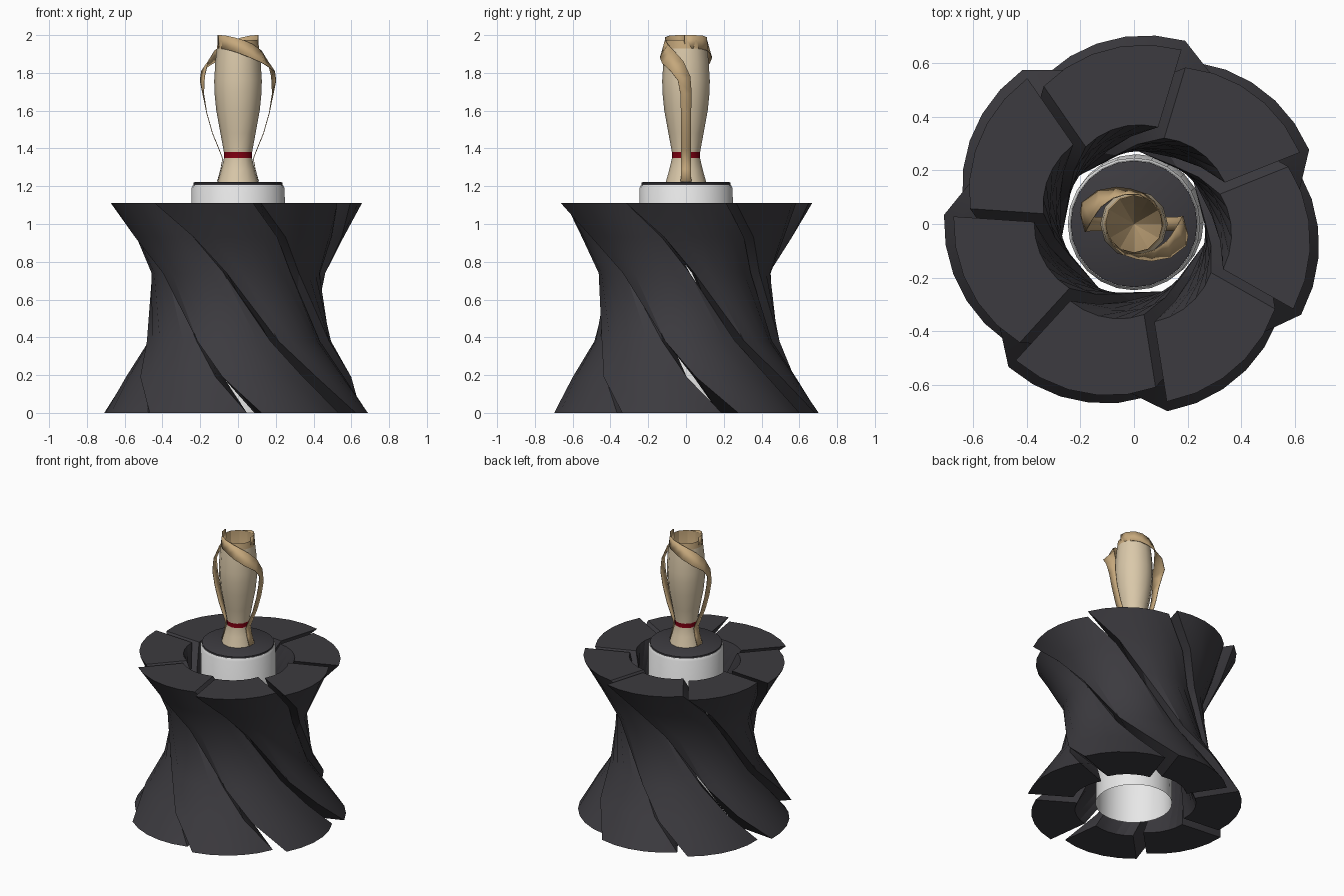
import bpy, bmesh, math
from mathutils import Vector

if "Cube" in bpy.data.objects:
    bpy.data.objects.remove(bpy.data.objects["Cube"])


def material(name, rgb):
    m = bpy.data.materials.new(name)
    m.use_nodes = True
    m.diffuse_color = (*rgb, 1)
    m.node_tree.nodes["Principled BSDF"].inputs["Base Color"].default_value = (*rgb, 1)
    return m


CHARCOAL = material("charcoal", (0.045, 0.043, 0.05))
WHITE = material("white", (0.8, 0.8, 0.8))
CREAM = material("cream", (0.70, 0.58, 0.40))
TAN = material("tan", (0.56, 0.39, 0.2))
RED = material("dark red", (0.22, 0.0, 0.006))


def polar(r, a, z):
    return Vector((r * math.cos(a), r * math.sin(a), z))


def finish(bm, name, mats, angle=35, recalc=True):
    if recalc:
        bmesh.ops.recalc_face_normals(bm, faces=bm.faces[:])
    mesh = bpy.data.meshes.new(name)
    bm.to_mesh(mesh)
    bm.free()
    ob = bpy.data.objects.new(name, mesh)
    bpy.context.collection.objects.link(ob)
    for m in mats:
        mesh.materials.append(m)
    bpy.ops.object.select_all(action='DESELECT')
    ob.select_set(True)
    bpy.context.view_layer.objects.active = ob
    bpy.ops.object.shade_smooth_by_angle(angle=math.radians(angle))
    return ob


def lathe(name, profile, sides, mats, rule=None, angle=35):
    """Spin (radius, height) points around z; rule picks a material from the face height."""
    bm = bmesh.new()
    rings = []
    for r, z in profile:
        n = sides if r > 0 else 1
        rings.append([bm.verts.new(polar(r, math.tau * i / sides, z)) for i in range(n)])
    for lo, hi in zip(rings, rings[1:]):
        for i in range(sides):
            j = (i + 1) % sides
            ids = [lo[i % len(lo)], lo[j % len(lo)], hi[j % len(hi)], hi[i % len(hi)]]
            bm.faces.new(list(dict.fromkeys(ids)))
    if rule:
        for f in bm.faces:
            f.material_index = rule(f.calc_center_median().z)
    return finish(bm, name, mats, angle)


# Pedestal: seven twisted blades; rows are height, outer radius, inner radius, half slot
ROWS = [(0, 0.695, 0.40, 0.036), (0.19, 0.59, 0.34, 0.024), (0.38, 0.485, 0.29, 0.014),
        (0.74, 0.455, 0.285, 0.011), (0.93, 0.55, 0.32, 0.013), (1.11, 0.66, 0.365, 0.017)]
BLADES, STEPS = 7, 5
PITCH = math.tau / BLADES
TWIST = math.radians(91)


def blade(index):
    bm = bmesh.new()
    loops = []
    for z, outer, inner, slot in ROWS:
        start = math.radians(-81) + TWIST * (1.11 - z) + PITCH * index
        loop = []
        for r, order in ((outer, range(STEPS + 1)), (inner, range(STEPS, -1, -1))):
            gap = slot / r
            for k in order:
                t = k / STEPS
                # each blade sinks inward towards its trailing edge
                radius = r * (1.02 - 0.09 * t * t)
                loop.append(bm.verts.new(polar(radius, start + gap + (PITCH - 2 * gap) * t, z)))
        loops.append(loop)
    n = len(loops[0])
    for lo, hi in zip(loops, loops[1:]):
        for i in range(n):
            j = (i + 1) % n
            # one fixed diagonal gives the ridged waist
            bm.faces.new((lo[i], lo[j], hi[j]))
            bm.faces.new((lo[i], hi[j], hi[i]))
    for loop in (loops[0], loops[-1]):
        for k in range(STEPS):
            bm.faces.new((loop[k], loop[k + 1], loop[n - 2 - k], loop[n - 1 - k]))
    finish(bm, f"pedestal_blade_{index + 1}", [CHARCOAL], 30)


for b in range(BLADES):
    blade(b)

# Central column, open below and leaning very slightly, with its dark top plate
column = lathe("column", [(0.25, 0), (0.247, 1.19), (0.238, 1.207), (0, 1.207)], 24, [WHITE])
for v in column.data.vertices:
    if v.co.z < 0.5:
        v.co += Vector((0.01, 0.01, 0))
lathe("column_top_plate", [(0, 1.2), (0.236, 1.2), (0.236, 1.218), (0.23, 1.222), (0, 1.222)],
      24, [CHARCOAL])

# Pin body with a painted neck band and a tan rim
lathe("pin_body", [(0, 1.222), (0.107, 1.222), (0.088, 1.29), (0.074, 1.35), (0.075, 1.382),
                   (0.093, 1.48), (0.115, 1.6), (0.125, 1.7), (0.126, 1.76), (0.12, 1.86),
                   (0.112, 1.93), (0.106, 1.975)], 12, [CREAM, RED, TAN],
      lambda z: 1 if 1.35 < z < 1.382 else 2 if z > 1.93 else 0)

# Hollow inside of the pin
lathe("pin_cup", [(0.106, 1.975), (0.106, 1.9), (0, 1.5)], 12, [TAN], angle=25)

# Ribbon handle path: angle in degrees, radius, height, half width
PATH = [(-185, 0.106, 1.965, 0.035), (-160, 0.107, 1.965, 0.035), (-130, 0.110, 1.962, 0.036),
        (-105, 0.115, 1.953, 0.036), (-80, 0.122, 1.937, 0.037), (-58, 0.137, 1.915, 0.039),
        (-36, 0.160, 1.883, 0.040), (-15, 0.182, 1.835, 0.038), (-3, 0.189, 1.77, 0.034),
        (0, 0.184, 1.69, 0.030), (0, 0.166, 1.59, 0.027), (0, 0.135, 1.48, 0.026),
        (0, 0.098, 1.39, 0.026), (0, 0.081, 1.345, 0.026), (0, 0.091, 1.29, 0.027),
        (0, 0.109, 1.225, 0.028)]


def ribbon(name, turn):
    bm = bmesh.new()
    edges = []
    for i, (deg, r, z, half) in enumerate(PATH):
        a, b = PATH[max(i - 1, 0)], PATH[min(i + 1, len(PATH) - 1)]
        along = Vector((math.radians(b[0] - a[0]) * r, b[2] - a[2])).normalized()
        ang = math.radians(deg) + turn
        around = Vector((-math.sin(ang), math.cos(ang), 0))
        side = around * -along.y + Vector((0, 0, along.x))
        # the upper edge leans inward where the ribbon swings clear of the pin
        lean = (r - 0.106) * 0.5 * along.x
        pair = []
        for s in (-1, 1):
            p = polar(r - s * lean, ang, z) + side * half * s
            p.z = min(max(p.z, 1.222), 2.0)
            pair.append(bm.verts.new(p))
        edges.append(pair)
    for p, q in zip(edges, edges[1:]):
        bm.faces.new((p[0], q[0], q[1], p[1]))
    ob = finish(bm, name, [TAN], 40, recalc=False)
    mod = ob.modifiers.new("thickness", 'SOLIDIFY')
    mod.thickness = 0.004
    mod.offset = 0


ribbon("left_ribbon_handle", 0)
ribbon("right_ribbon_handle", math.pi)
